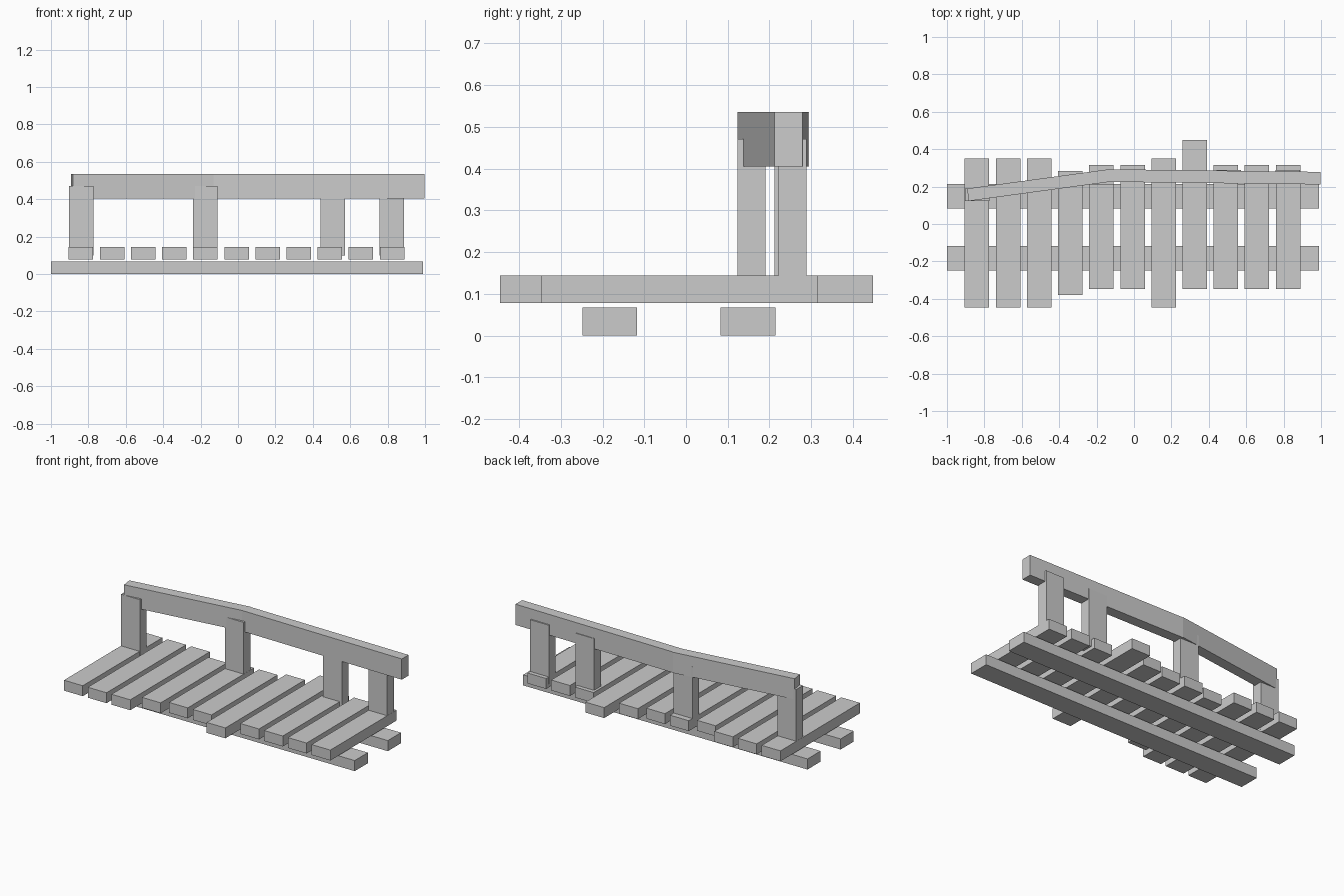
import bpy, bmesh, math

if "Cube" in bpy.data.objects:
    bpy.data.objects.remove(bpy.data.objects["Cube"])


def box(name, x0, x1, y0, y1, z0, z1, angle=0.0):
    """Box given by its extents, turned about its own vertical axis."""
    bm = bmesh.new()
    bmesh.ops.create_cube(bm, size=1)
    bmesh.ops.scale(bm, vec=(x1 - x0, y1 - y0, z1 - z0), verts=bm.verts)
    mesh = bpy.data.meshes.new(name)
    bm.to_mesh(mesh)
    bm.free()
    ob = bpy.data.objects.new(name, mesh)
    ob.location = ((x0 + x1) / 2, (y0 + y1) / 2, (z0 + z1) / 2)
    ob.rotation_euler.z = angle
    bpy.context.collection.objects.link(ob)
    return ob


def rail(name, p, q, thick=0.067):
    """Handrail piece between two plan points."""
    length = math.dist(p, q)
    cx, cy = (p[0] + q[0]) / 2, (p[1] + q[1]) / 2
    return box(name, cx - length / 2, cx + length / 2, cy - thick / 2, cy + thick / 2,
               0.405, 0.536, math.atan2(q[1] - p[1], q[0] - p[0]))


# Two long support beams
box("front_beam", -1, 0.99, -0.248, -0.117, 0, 0.067)
box("back_beam", -1, 0.99, 0.083, 0.214, 0, 0.067)

# Deck planks of uneven reach: (front y, back y)
long, short = (-0.446, 0.349), (-0.347, 0.315)
reach = [long, long, long, (-0.38, 0.283), short, short, long,
         (-0.347, 0.448), short, short, short]
for i, (y0, y1) in enumerate(reach):
    x = -0.905 + i * 0.1663
    box(f"deck_plank_{i + 1}", x, x + 0.131, y0, y1, 0.078, 0.144)

# Railing posts: (left x, front y)
for i, (x, y) in enumerate([(-0.904, 0.123), (-0.24, 0.212), (0.441, 0.222), (0.757, 0.222)]):
    box(f"rail_post_{i + 1}", x, x + 0.131, y, y + 0.067, 0.1, 0.471)

# Handrail, bent at the second post
rail("handrail_left", (-0.888, 0.156), (-0.11, 0.262))
rail("handrail_right", (-0.135, 0.259), (0.998, 0.245))
